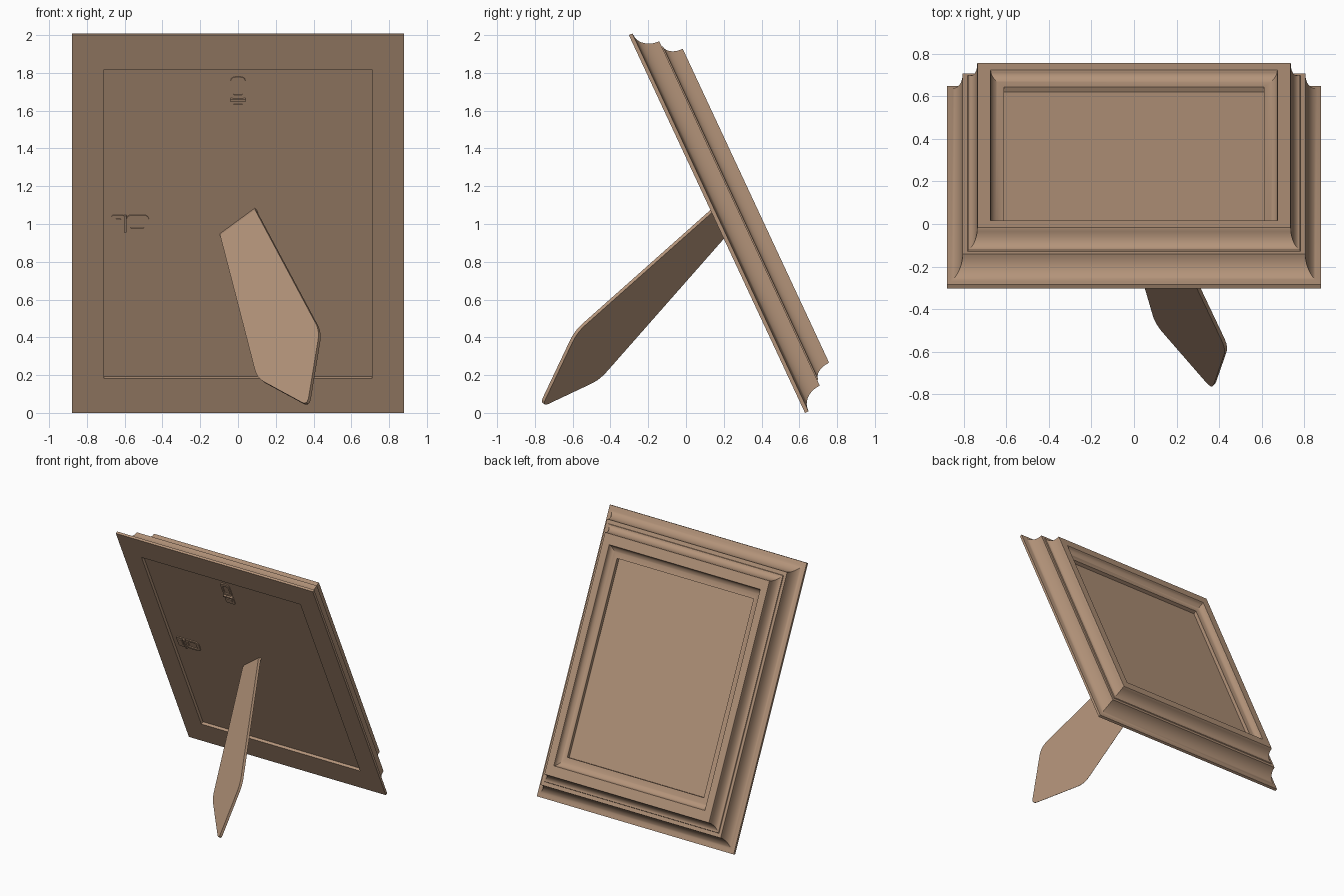
import bpy, bmesh, math
from mathutils import Vector

if "Cube" in bpy.data.objects:
    bpy.data.objects.remove(bpy.data.objects["Cube"])

TILT = math.radians(25)
S, C = math.sin(TILT), math.cos(TILT)
HW, H = 0.88, 2.0 / C          # half width and slanted height of the frame
FLOOR = 0.024                  # depth of the recess in the back

wood = bpy.data.materials.new("tan wood")
wood.diffuse_color = (0.456, 0.296, 0.195, 1)
wood.use_nodes = True
wood.node_tree.nodes["Principled BSDF"].inputs["Base Color"].default_value = wood.diffuse_color


def tilt(x, u, v):
    """x across, u up the slope from the bottom edge, v out towards the picture side."""
    return Vector((x, 0.63 - u * S + v * C, u * C + v * S))


def make(name, verts, faces, smooth=True):
    bm = bmesh.new()
    vs = [bm.verts.new(p) for p in verts]
    for f in faces:
        bm.faces.new([vs[i] for i in f])
    bmesh.ops.recalc_face_normals(bm, faces=bm.faces)
    me = bpy.data.meshes.new(name)
    bm.to_mesh(me)
    bm.free()
    me.materials.append(wood)
    ob = bpy.data.objects.new(name, me)
    bpy.context.collection.objects.link(ob)
    if smooth:
        bpy.ops.object.select_all(action='DESELECT')
        ob.select_set(True)
        bpy.context.view_layer.objects.active = ob
        bpy.ops.object.shade_smooth_by_angle(angle=math.radians(30))
    return ob


def prism(name, bottom, top, smooth=True):
    n = len(bottom)
    faces = [tuple(range(n)), tuple(range(n, 2 * n))]
    faces += [(i, (i + 1) % n, n + (i + 1) % n, n + i) for i in range(n)]
    return make(name, list(bottom) + list(top), faces, smooth)


def loops(name, rings, closed):
    """Bridge equal rings; cap both ends or join last to first."""
    n, m = len(rings[0]), len(rings)
    verts = [p for r in rings for p in r]
    faces = []
    for k in range(m if closed else m - 1):
        j = (k + 1) % m
        faces += [(k * n + i, k * n + (i + 1) % n, j * n + (i + 1) % n, j * n + i)
                  for i in range(n)]
    if not closed:
        faces += [tuple(range(n)), tuple(range((m - 1) * n, m * n))]
    return make(name, verts, faces)


def cove(p0, p1, start_flat, steps=10):
    """Hollow quarter-ellipse from p0 to p1 in (inset, depth)."""
    out = []
    for i in range(steps + 1):
        a = math.pi / 2 * i / steps
        f, g = (math.sin(a), 1 - math.cos(a))
        if not start_flat:
            f, g = g, f
        out.append((p0[0] + (p1[0] - p0[0]) * f, p0[1] + (p1[1] - p0[1]) * g))
    return out


# Moulded frame: profile of (inset, depth), swept round the rectangle
profile = [(0, 0), (0, 0.02)]
profile += cove((0.008, 0.022), (0.075, 0.132), True)
profile += [(0.098, 0.132)]
profile += cove((0.10, 0.138), (0.143, 0.222), True)
profile += [(0.145, 0.228), (0.205, 0.228)]
profile += cove((0.207, 0.222), (0.262, 0.18), False)
profile += [(0.27, 0.18), (0.27, 0.15)]


def ring(ix, iu, v):
    return [tilt(sx * (HW - ix), H / 2 + su * (H / 2 - iu), v)
            for sx, su in ((-1, -1), (1, -1), (1, 1), (-1, 1))]


back = [ring(0.17, 0.20, FLOOR), ring(0.17, 0.20, 0)]
loops("frame_moulding", back + [ring(i, 1.3 * i, v) for i, v in profile], True)

# Picture panel and backing board closing the frame
prism("picture_panel", ring(0.262, 0.34, 0.135), ring(0.262, 0.34, 0.152), False)
prism("backing_board", ring(0.165, 0.195, FLOOR), ring(0.165, 0.195, 0.05), False)


# Easel leg: a flat board with rounded lower corners
def rounded(pts, radii, steps=6):
    out = []
    for i, (p, r) in enumerate(zip(pts, radii)):
        if r == 0:
            out.append(p)
            continue
        a = p + (pts[i - 1] - p).normalized() * r
        b = p + (pts[(i + 1) % len(pts)] - p).normalized() * r
        out += [(1 - t) ** 2 * a + 2 * t * (1 - t) * p + t * t * b
                for t in (k / steps for k in range(steps + 1))]
    return out


top_r, top_l = Vector((0.09, 0.13, 1.075)), Vector((-0.095, 0.195, 0.94))
corners = [top_r, top_l, Vector((0.10, -0.47, 0.185)),
           Vector((0.367, -0.777, 0.04)), Vector((0.432, -0.59, 0.435))]
normal = (corners[1] - corners[0]).cross(corners[4] - corners[0]).normalized()
back_off = -normal * 0.02
outline = rounded(corners, (0, 0, 0.06, 0.05, 0.06))
prism("easel_leg", outline, [p + back_off for p in outline])

# Hinge flap joining the leg to the backing board
into = Vector((0, C, S)) * 0.035
flap = [top_r, top_l, top_l + back_off, top_r + back_off]
prism("leg_hinge", flap, [p + into for p in flap], False)


# Hangers: strap plate, raised tab, hinge bar and wire loop
def outline2d(w, b0, b1, r, steps=5):
    pts = [Vector((-w, b0)), Vector((w, b0)), Vector((w, b1)), Vector((-w, b1))]
    return rounded(pts, (r,) * 4, steps)


def hanger(name, place):
    def slab(part, pts, v0, v1):
        prism(name + part, [place(a, b, v0) for a, b in pts],
              [place(a, b, v1) for a, b in pts])
    z = FLOOR
    slab("_plate", outline2d(0.04, 0, 0.072, 0.015), z + 0.005, z - 0.006)
    slab("_tab", outline2d(0.024, 0.025, 0.052, 0.003), z, z - 0.011)
    slab("_bar", outline2d(0.04, 0.07, 0.085, 0.004), z, z - 0.018)
    outer = outline2d(0.04, 0.082, 0.21, 0.03)
    inner = outline2d(0.025, 0.105, 0.182, 0.012)
    loops(name + "_loop",
          [[place(a, b, v) for a, b in pts] for pts, v in
           ((outer, z + 0.004), (outer, z - 0.007), (inner, z - 0.007), (inner, z + 0.004))],
          True)


hanger("top_hanger", lambda a, b, v: tilt(a, 1.743 + b, v))
hanger("side_hanger", lambda a, b, v: tilt(-0.67 + 0.95 * b, 1.098 + 1.2 * a, v))
